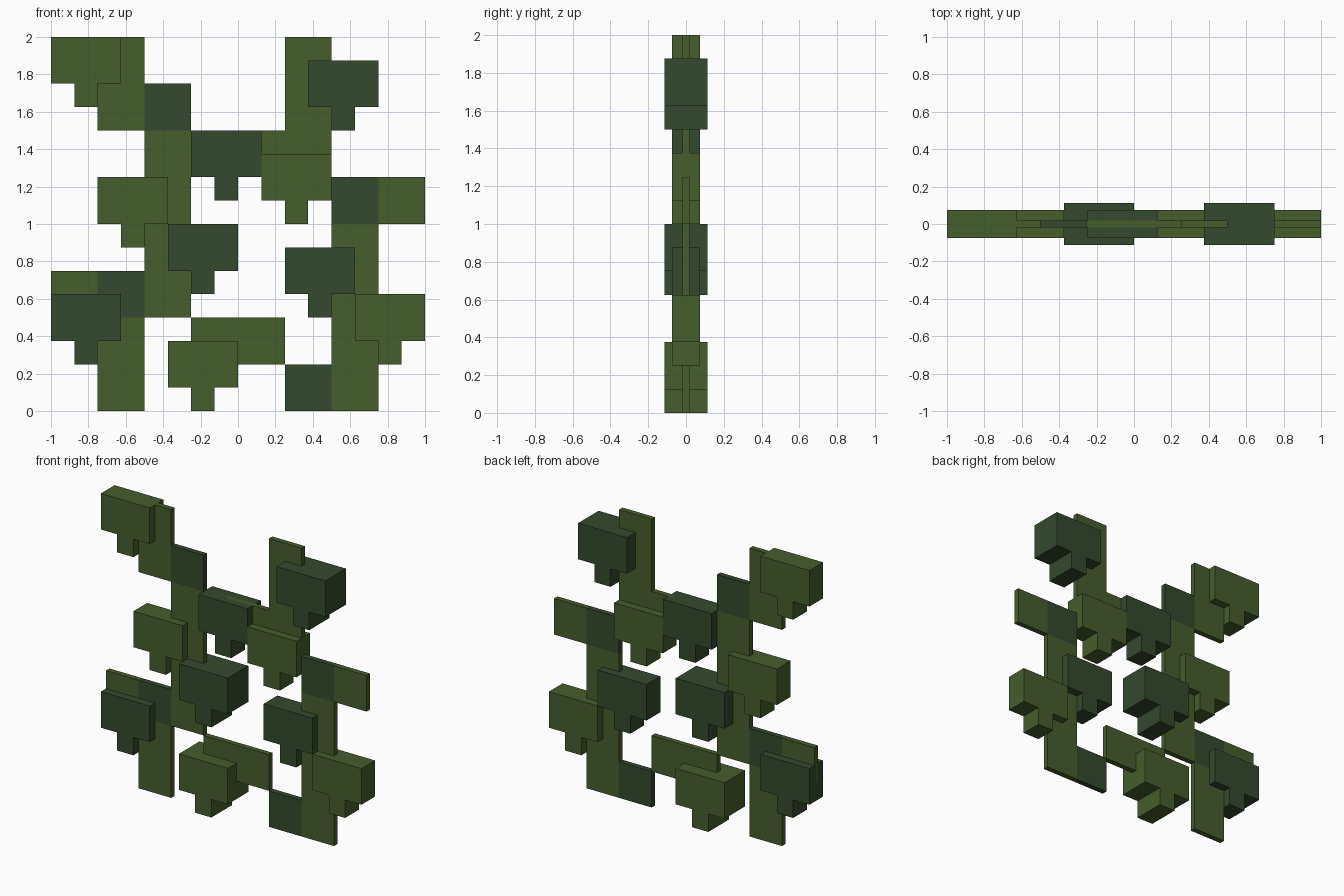
import bpy
import bmesh

if "Cube" in bpy.data.objects:
    bpy.data.objects.remove(bpy.data.objects["Cube"])

U = 0.125            # one block unit
CELL = 2 * U         # vine panel cell


def make_material(name, rgb):
    m = bpy.data.materials.new(name)
    m.diffuse_color = (*rgb, 1.0)
    m.use_nodes = True
    m.node_tree.nodes["Principled BSDF"].inputs["Base Color"].default_value = m.diffuse_color
    return m


light = make_material("light_leaf_green", (0.061, 0.112, 0.025))
dark = make_material("dark_leaf_green", (0.034, 0.067, 0.027))


def finish(bm, name, mats):
    bmesh.ops.remove_doubles(bm, verts=bm.verts, dist=1e-5)
    bmesh.ops.recalc_face_normals(bm, faces=bm.faces)
    mesh = bpy.data.meshes.new(name)
    bm.to_mesh(mesh)
    bm.free()
    for m in mats:
        mesh.materials.append(m)
    obj = bpy.data.objects.new(name, mesh)
    bpy.context.collection.objects.link(obj)
    return obj


# Thin vine panel: cell map seen from the front, top row first
ROWS = [
    ".L...L..",
    ".LD..L..",
    "..LLLL..",
    "..L...DL",
    "..L...L.",
    "LDL...L.",
    ".L.LL.L.",
    ".L...DL.",
]
HALF = 0.01875


def filled(c, r):
    return 0 <= c < 8 and 0 <= r < 8 and ROWS[r][c] != "."


bm = bmesh.new()
for r in range(8):
    for c in range(8):
        if not filled(c, r):
            continue
        x0, z1 = -1 + c * CELL, 2 - r * CELL
        x1, z0 = x0 + CELL, z1 - CELL
        quads = [[(x0, y, z0), (x1, y, z0), (x1, y, z1), (x0, y, z1)]
                 for y in (-HALF, HALF)]
        # rim walls only where there is no neighbour
        for dc, dr, a, b in ((-1, 0, (x0, z0), (x0, z1)), (1, 0, (x1, z0), (x1, z1)),
                             (0, -1, (x0, z1), (x1, z1)), (0, 1, (x0, z0), (x1, z0))):
            if not filled(c + dc, r + dr):
                quads.append([(a[0], -HALF, a[1]), (b[0], -HALF, b[1]),
                              (b[0], HALF, b[1]), (a[0], HALF, a[1])])
        for q in quads:
            f = bm.faces.new([bm.verts.new(p) for p in q])
            f.material_index = 1 if ROWS[r][c] == "D" else 0
finish(bm, "vine_panel", [light, dark])


# T-shaped leaf: extruded profile, (x, z) is its upper left corner
def leaf(name, x, z, half, mat):
    profile = [(0, 0), (0, -2), (1, -2), (1, -3), (2, -3), (2, -2), (3, -2), (3, 0)]
    b = bmesh.new()
    face = b.faces.new([b.verts.new((x + px * U, -half, z + pz * U)) for px, pz in profile])
    ext = bmesh.ops.extrude_face_region(b, geom=[face])
    verts = [v for v in ext["geom"] if isinstance(v, bmesh.types.BMVert)]
    bmesh.ops.translate(b, verts=verts, vec=(0, 2 * half, 0))
    finish(b, name, [mat])


THIN, THICK = 0.075, 0.1125
LEAVES = [
    (-1.0, 2.0, THIN, light),
    (0.375, 1.875, THICK, dark),
    (-0.25, 1.5, THIN, dark),
    (0.125, 1.375, THIN, light),
    (-0.75, 1.25, THIN, light),
    (-0.375, 1.0, THICK, dark),
    (0.25, 0.875, THIN, dark),
    (-1.0, 0.625, THIN, dark),
    (0.625, 0.625, THIN, light),
    (-0.375, 0.375, THICK, light),
]
for i, (x, z, half, mat) in enumerate(LEAVES, 1):
    leaf(f"leaf_{i}", x, z, half, mat)
